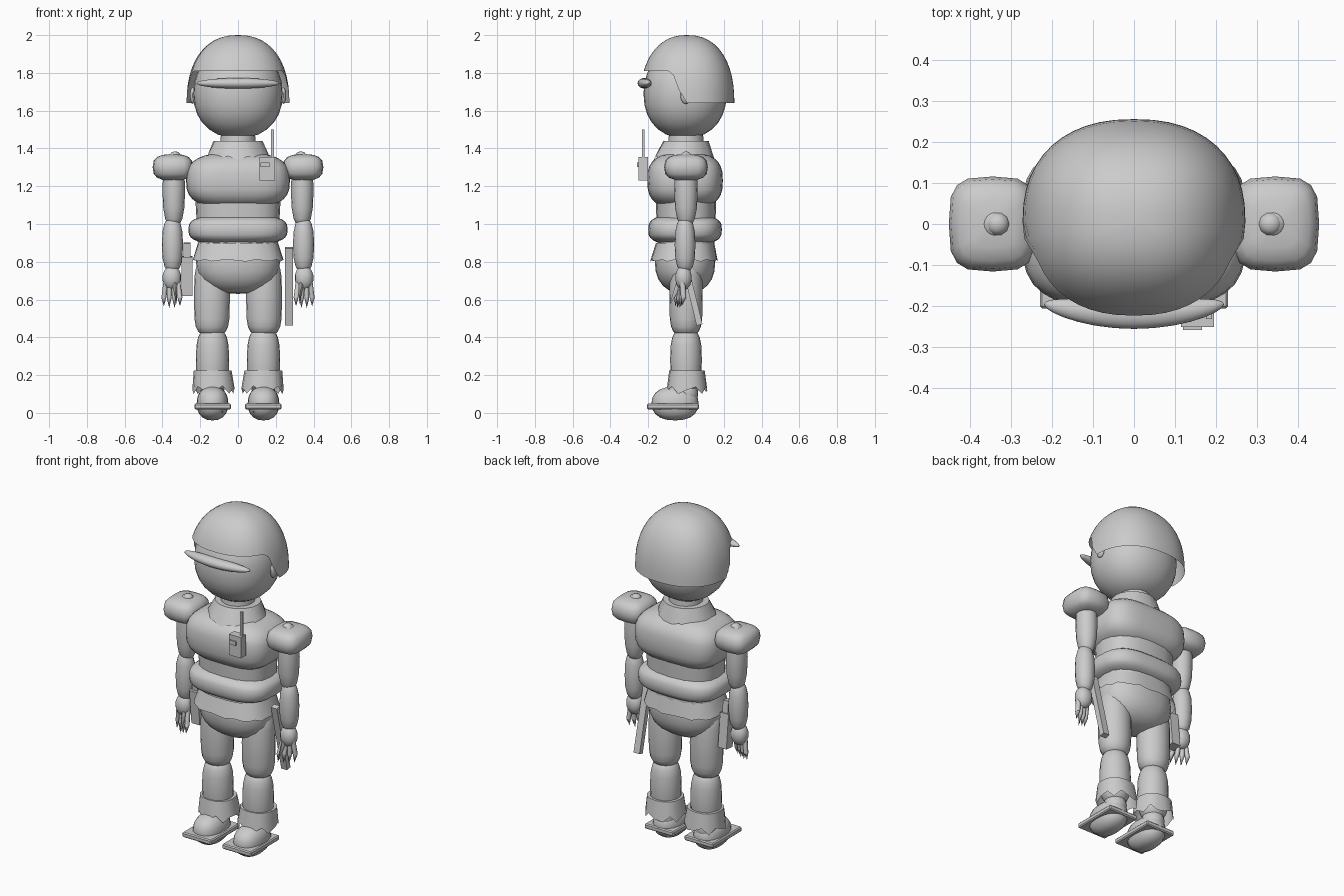
import bpy, bmesh, math
from mathutils import Vector, Matrix

if "Cube" in bpy.data.objects:
    bpy.data.objects.remove(bpy.data.objects["Cube"])

GREY = (.6, .6, .6, 1)
material = bpy.data.materials.new("plain grey")
material.use_nodes = True
material.diffuse_color = GREY
material.node_tree.nodes["Principled BSDF"].inputs["Base Color"].default_value = GREY


def finish(name, bm, paired=False, angle=50):
    """Turn a bmesh into a shaded object, mirrored to the other side when paired."""
    bmesh.ops.remove_doubles(bm, verts=bm.verts, dist=.0001)
    bmesh.ops.recalc_face_normals(bm, faces=bm.faces)
    mesh = bpy.data.meshes.new(name)
    bm.to_mesh(mesh)
    bm.free()
    mesh.materials.append(material)
    part = bpy.data.objects.new(name, mesh)
    bpy.context.collection.objects.link(part)
    bpy.ops.object.select_all(action="DESELECT")
    part.select_set(True)
    bpy.context.view_layer.objects.active = part
    bpy.ops.object.shade_smooth_by_angle(angle=math.radians(angle))
    if paired:
        part.modifiers.new("other side", "MIRROR")
    return part


def oval(angle, power):
    """Point on a unit superellipse: power two is round, larger is boxier."""
    c, s = math.cos(angle), math.sin(angle)
    return math.copysign(abs(c) ** (2 / power), c), math.copysign(abs(s) ** (2 / power), s)


def skin(name, rings, paired=False, angle=50):
    """Join successive closed rings of points with faces."""
    bm = bmesh.new()
    loops = [[bm.verts.new(point) for point in ring] for ring in rings]
    for low, high in zip(loops, loops[1:]):
        for i in range(len(low)):
            bm.faces.new((low[i - 1], low[i], high[i], high[i - 1]))
    return finish(name, bm, paired, angle)


def bulge(name, centre, size, plan=2, upright=2, sides=24, paired=False):
    """Superellipsoid from its half sizes and its two roundness powers."""
    rows = sides // 2
    rings = []
    for row in range(rows + 1):
        wide, tall = oval(math.pi * (row / rows - .5), upright)
        if row in (0, rows):
            wide = 0
        ring = []
        for i in range(sides):
            u, v = oval(math.tau * i / sides, plan)
            ring.append(Vector(centre) + Vector((size[0] * wide * u, size[1] * wide * v, size[2] * tall)))
        rings.append(ring)
    return skin(name, rings, paired)


def tube(name, low, high, low_size, high_size, ragged=0, plan=2, sides=20, paired=False):
    """Open tapering sleeve between two centres, with an optional uneven hem."""
    rings = []
    for centre, size, wave in ((low, low_size, ragged), (high, high_size, 0)):
        ring = []
        for i in range(sides):
            u, v = oval(math.tau * i / sides, plan)
            ring.append(Vector(centre) + Vector((size[0] * u, size[1] * v, wave * math.sin(i * 2.4))))
        rings.append(ring)
    return skin(name, rings, paired)


def box(name, centre, size, tilt=0, bevel=0, paired=False):
    bm = bmesh.new()
    bmesh.ops.create_cube(bm, size=1)
    bmesh.ops.scale(bm, vec=size, verts=bm.verts)
    if bevel:
        bmesh.ops.bevel(bm, geom=bm.edges[:], offset=bevel, segments=1, affect="EDGES")
    bmesh.ops.transform(bm, matrix=Matrix.Translation(centre) @ Matrix.Rotation(tilt, 4, "X"), verts=bm.verts)
    return finish(name, bm, paired, angle=25)


# Helmet: open shell, short over the face and long over ears and nape
def helmet(crown=2, brim=1.81, nape=1.64, power=2.3, sides=48, rows=12):
    rings = []
    for row in range(rows + 1):
        rise = math.sin(row / rows * math.pi / 2)
        ring = []
        for i in range(sides):
            u, v = oval(math.tau * i / sides, power)
            blend = min(max(-v * 2.5, 0), 1)
            edge = nape + (brim - nape) * blend * blend * (3 - 2 * blend)
            z = edge + (crown - edge) * rise
            height = max(z - nape, 0) / (crown - nape)
            radius = max(1 - height ** power, 0) ** (1 / power)
            ring.append((.272 * u * radius, .25 * v * radius + .006, z))
        rings.append(ring)
    skin("helmet", rings)


helmet()

# Head and neck
bulge("head", centre=(0, -.005, 1.69), size=(.237, .22, .236), plan=2.2, upright=2.2, sides=28)
bulge("ears", centre=(.24, 0, 1.68), size=(.015, .03, .045), sides=12, paired=True)
visor = bulge("visor", centre=(0, -.22, 1.745), size=(.22, .036, .028), sides=28)
for vertex in visor.data.vertices:
    vertex.co.y += vertex.co.x ** 2 / 2
tube("neck", low=(0, 0, 1.35), high=(0, 0, 1.48), low_size=(.1, .1), high_size=(.09, .09))
tube("collar", low=(0, -.01, 1.35), high=(0, 0, 1.44), low_size=(.17, .16), high_size=(.13, .12), ragged=.012)
tube("collar_rim", low=(0, 0, 1.44), high=(0, 0, 1.44), low_size=(.13, .12), high_size=(.09, .09))

# Torso
bulge("chest", centre=(0, -.005, 1.23), size=(.275, .2, .15), plan=3.4, upright=2.8, sides=32)
tube("waist", low=(0, 0, .85), high=(0, 0, 1.12), low_size=(.21, .15), high_size=(.225, .16), plan=2.6)
bulge("padded_belt", centre=(0, -.005, .97), size=(.263, .195, .08), plan=3, upright=3, sides=32)
tube("jacket_hem", low=(0, -.01, .807), high=(0, -.005, .9), low_size=(.242, .178), high_size=(.212, .155),
     ragged=.006, plan=2.6, sides=30)
bulge("pelvis", centre=(0, -.005, .8), size=(.223, .16, .17), plan=2.3, upright=2.3)

# Arms
bulge("shoulder_pads", centre=(.345, 0, 1.3), size=(.107, .116, .07), plan=3.4, upright=2.8, sides=16, paired=True)
bulge("shoulder_knobs", centre=(.333, 0, 1.36), size=(.03, .03, .025), sides=10, paired=True)
bulge("upper_arms", centre=(.34, 0, 1.18), size=(.06, .062, .2), upright=2.5, sides=16, paired=True)
bulge("forearms", centre=(.347, -.005, .89), size=(.056, .055, .15), upright=2.5, sides=16, paired=True)
bulge("hands", centre=(.35, -.013, .715), size=(.05, .045, .066), plan=2.2, sides=14, paired=True)
for finger in range(4):
    across = (finger - 1.5) / 3
    knuckle = Vector((.35 + across * .06, -.02, .7))
    middle = Vector((.35 + across * .085, -.03 + across * .035, .61))
    tip = middle + Vector((0, -.01, -.06 + abs(across) * .03))
    tube(f"finger_{finger}_base", middle, knuckle, (.013, .014), (.014, .016), sides=8, paired=True)
    tube(f"finger_{finger}_tip", tip, middle, (0, 0), (.013, .014), sides=8, paired=True)
tube("thumbs", low=(.325, -.088, .57), high=(.335, -.03, .69), low_size=(0, 0), high_size=(.014, .022),
     sides=8, paired=True)

# Legs and boots
bulge("thighs", centre=(.138, 0, .61), size=(.095, .088, .2), upright=4, sides=20, paired=True)
bulge("shins", centre=(.135, 0, .28), size=(.088, .084, .17), upright=3, sides=20, paired=True)
tube("boot_cuffs", low=(.13, .005, .122), high=(.134, .005, .225), low_size=(.112, .108), high_size=(.1, .094),
     ragged=.022, plan=2.3, sides=16, paired=True)
tube("boot_cuff_rims", low=(.134, .005, .225), high=(.134, .005, .225), low_size=(.1, .094),
     high_size=(.08, .08), plan=2.3, sides=16, paired=True)
bulge("shoes", centre=(.135, -.058, .05), size=(.084, .125, .09), plan=2.3, upright=2.3, sides=20, paired=True)
bulge("ankles", centre=(.135, 0, .1), size=(.065, .065, .07), sides=16, paired=True)
box("soles", centre=(.133, -.068, .034), size=(.194, .276, .03), bevel=.006, paired=True)
box("sole_pads", centre=(.133, -.07, .012), size=(.12, .16, .024), bevel=.01, paired=True)

# Equipment: radio on the chest, baton on the left, holster on the right
box("radio", centre=(.155, -.226, 1.293), size=(.08, .05, .125))
box("radio_button", centre=(.143, -.253, 1.313), size=(.046, .012, .024))
box("radio_antenna", centre=(.183, -.226, 1.425), size=(.014, .012, .15))
box("baton", centre=(.27, .022, .67), size=(.04, .032, .42), tilt=.24)
box("holster", centre=(-.27, 0, .725), size=(.056, .06, .205), tilt=.1)
box("pistol_grip", centre=(-.27, -.01, .86), size=(.036, .04, .08), tilt=.1)
